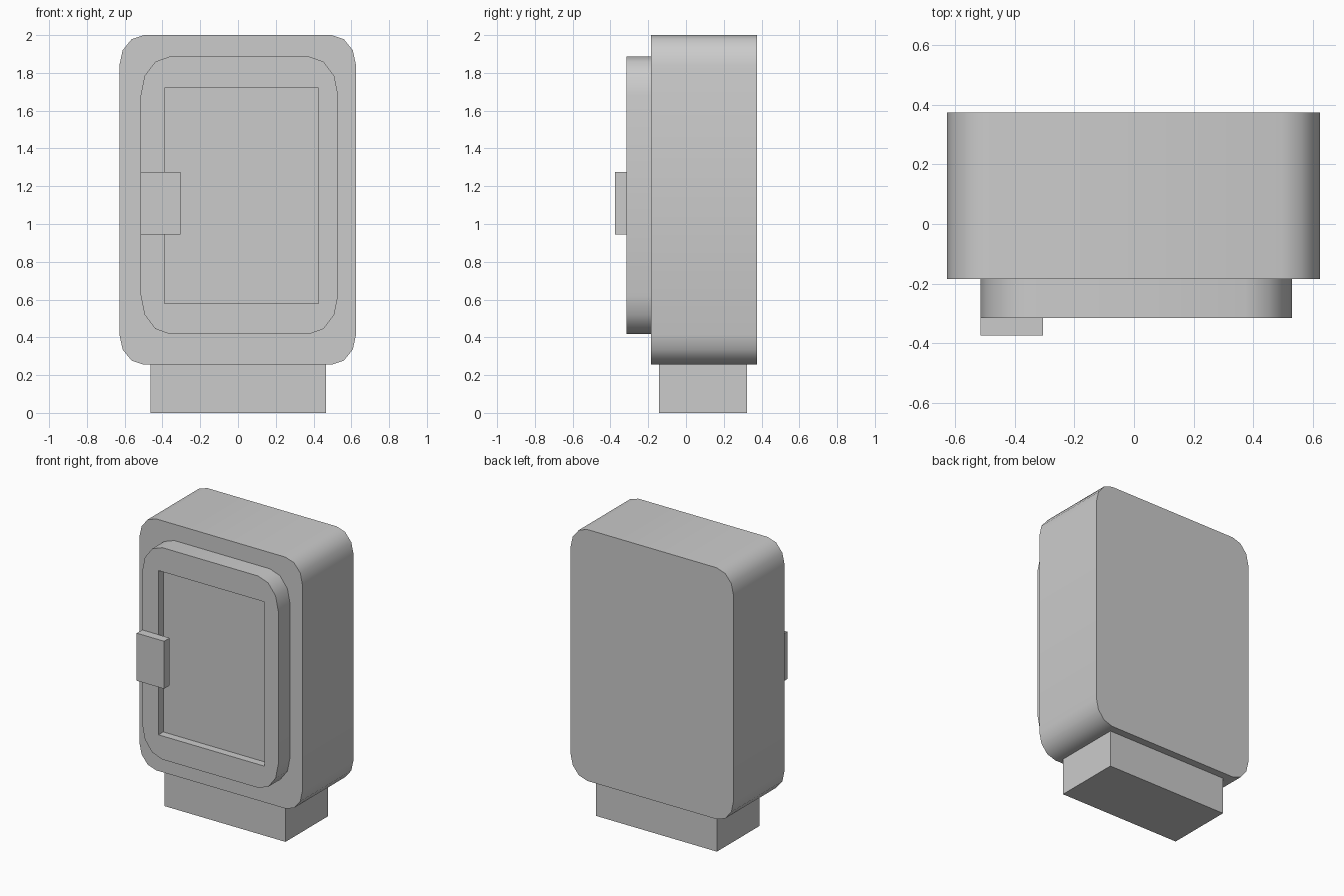
import bpy, bmesh, math

if "Cube" in bpy.data.objects:
    bpy.data.objects.remove(bpy.data.objects["Cube"])


def make_object(name, bm):
    bmesh.ops.recalc_face_normals(bm, faces=bm.faces[:])
    mesh = bpy.data.meshes.new(name)
    bm.to_mesh(mesh)
    bm.free()
    obj = bpy.data.objects.new(name, mesh)
    bpy.context.collection.objects.link(obj)
    return obj


def block(name, x, y, z, corner=None, segments=3):
    """Box from ranges; corner=(rx, rz) rounds its front outline."""
    rx, rz = corner or (0, 0)
    steps = segments if corner else 0
    outline = []
    for cx, cz, start in ((x[1] - rx, z[1] - rz, 0), (x[0] + rx, z[1] - rz, 90),
                          (x[0] + rx, z[0] + rz, 180), (x[1] - rx, z[0] + rz, 270)):
        for i in range(steps + 1):
            a = math.radians(start + (90 * i / steps if steps else 0))
            outline.append((cx + rx * math.cos(a), cz + rz * math.sin(a)))
    bm = bmesh.new()
    face = bm.faces.new([bm.verts.new((px, y[0], pz)) for px, pz in outline])
    out = bmesh.ops.extrude_face_region(bm, geom=[face], use_keep_orig=True)
    verts = [g for g in out["geom"] if isinstance(g, bmesh.types.BMVert)]
    bmesh.ops.translate(bm, verts=verts, vec=(0, y[1] - y[0], 0))
    return make_object(name, bm)


def activate(obj):
    bpy.ops.object.select_all(action='DESELECT')
    obj.select_set(True)
    bpy.context.view_layer.objects.active = obj


# Pedestal and rounded cabinet
block("base", (-0.463, 0.465), (-0.143, 0.322), (0, 0.255))
cabinet = block("cabinet", (-0.628, 0.625), (-0.185, 0.375), (0.255, 2.0), (0.13, 0.16))

# Door with a recessed panel
door = block("door", (-0.515, 0.53), (-0.315, -0.185), (0.417, 1.887), (0.155, 0.205))
cutter = block("panel_cutter", (-0.39, 0.425), (-0.5, -0.262), (0.58, 1.72))
cutter.hide_render = True
activate(door)
cut = door.modifiers.new("panel_recess", 'BOOLEAN')
cut.operation = 'DIFFERENCE'
cut.solver = 'EXACT'
cut.object = cutter
bpy.ops.object.modifier_apply(modifier=cut.name)
bpy.data.objects.remove(cutter)

# Door handle
block("handle", (-0.515, -0.305), (-0.375, -0.315), (0.945, 1.275))

# Soft rounded corners, crisp rims
for obj in (cabinet, door):
    activate(obj)
    bpy.ops.object.shade_smooth_by_angle(angle=math.radians(40))
